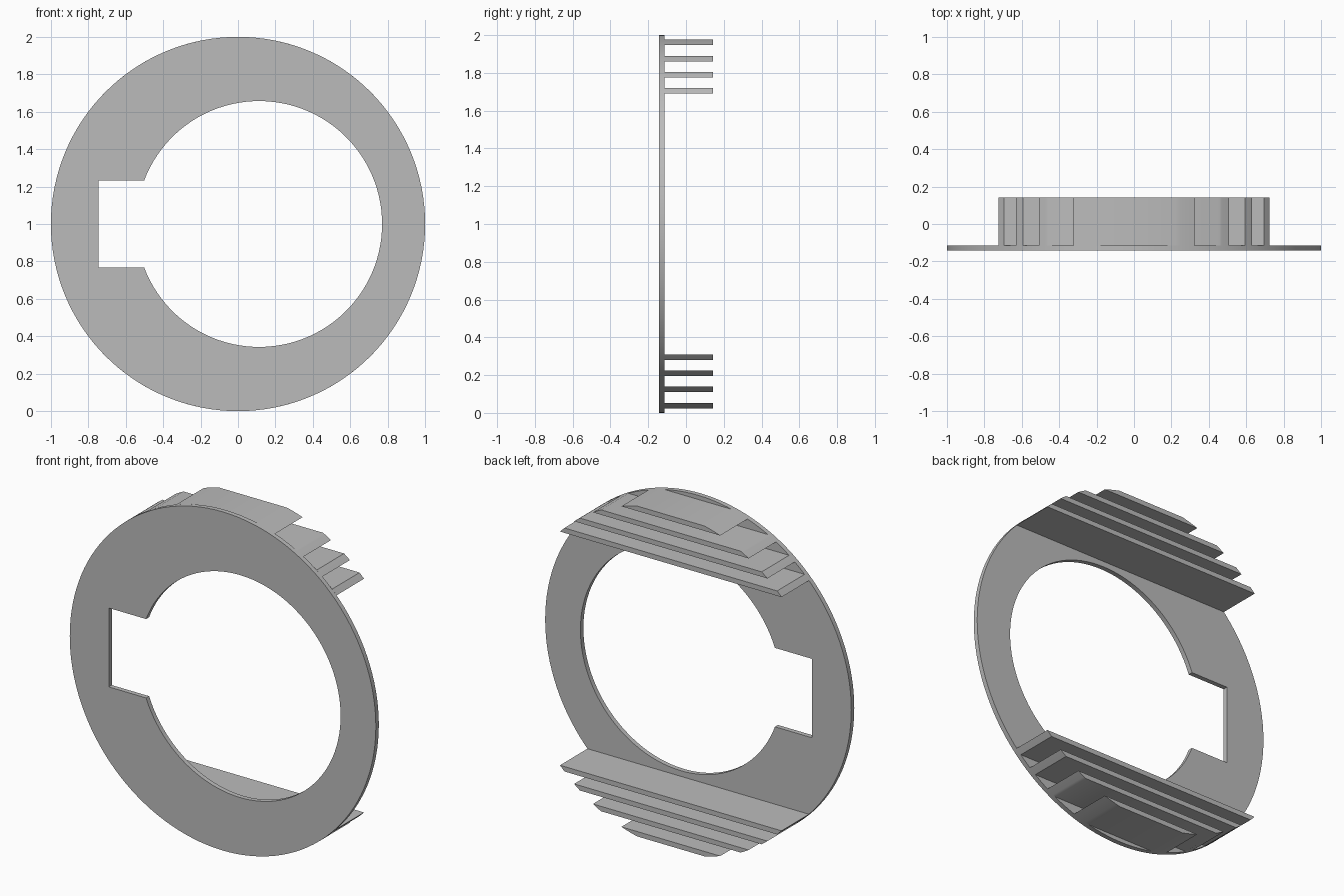
import bpy, bmesh
from math import sin, cos, asin, acos, pi, sqrt

BACK, FRONT, PLATE = 0.142, -0.142, 0.028
FIN, STEP, OUTER_FIN = 0.029, 0.0855, 0.961

if "Cube" in bpy.data.objects:
    bpy.data.objects.remove(bpy.data.objects["Cube"])

grey = bpy.data.materials.new("plain grey")
grey.use_nodes = True
grey.diffuse_color = (0.5, 0.5, 0.5, 1)
grey.node_tree.nodes["Principled BSDF"].inputs["Base Color"].default_value = grey.diffuse_color


def arc(cx, r, start, end, n):
    """Points in x-z around (cx, 1), both ends included."""
    angles = [start + (end - start) * i / n for i in range(n + 1)]
    return [(cx + r * cos(a), 1 + r * sin(a)) for a in angles]


def extruded(name, loops, y0, y1):
    """Fill closed x-z outlines (later ones are holes) and extrude along y."""
    bm = bmesh.new()
    edges = []
    for loop in loops:
        verts = [bm.verts.new((x, y0, z)) for x, z in loop]
        edges += [bm.edges.new((v, verts[i - 1])) for i, v in enumerate(verts)]
    if len(loops) == 1:
        bm.faces.new(verts)
    else:
        bmesh.ops.triangle_fill(bm, edges=edges, use_beauty=True)
    geom = bmesh.ops.extrude_face_region(bm, geom=bm.faces[:])["geom"]
    moved = [g for g in geom if isinstance(g, bmesh.types.BMVert)]
    bmesh.ops.translate(bm, verts=moved, vec=(0, y1 - y0, 0))
    bmesh.ops.recalc_face_normals(bm, faces=bm.faces[:])
    mesh = bpy.data.meshes.new(name)
    bm.to_mesh(mesh)
    bm.free()
    mesh.materials.append(grey)
    obj = bpy.data.objects.new(name, mesh)
    bpy.context.collection.objects.link(obj)
    bpy.ops.object.select_all(action='DESELECT')
    obj.select_set(True)
    bpy.context.view_layer.objects.active = obj
    bpy.ops.object.shade_smooth_by_angle(angle=pi / 6)


# Ring plate with an off-centre round opening and a square notch
rim = arc(0, 1, 0, 2 * pi, 128)[:-1]
hole_x, hole_r, notch = 0.113, 0.657, 0.233
stop = pi - asin(notch / hole_r)
opening = arc(hole_x, hole_r, -stop, stop, 96)
opening += [(-0.745, 1 + notch), (-0.745, 1 - notch)]
extruded("ring_plate", [rim, opening], FRONT, FRONT + PLATE)

# Horizontal fins, cut to the rim of the plate at both ends
for side, label in ((1, "upper"), (-1, "lower")):
    for i in range(4):
        mid = OUTER_FIN - i * STEP
        low, high = asin(mid - FIN / 2), asin(mid + FIN / 2)
        end = arc(0, 1, low, high, 4)
        outline = end + [(-x, z) for x, z in reversed(end)]
        outline = [(x, 1 + side * (z - 1)) for x, z in outline]
        extruded(f"{label}_fin_{i + 1}", [outline], FRONT + PLATE, BACK)
